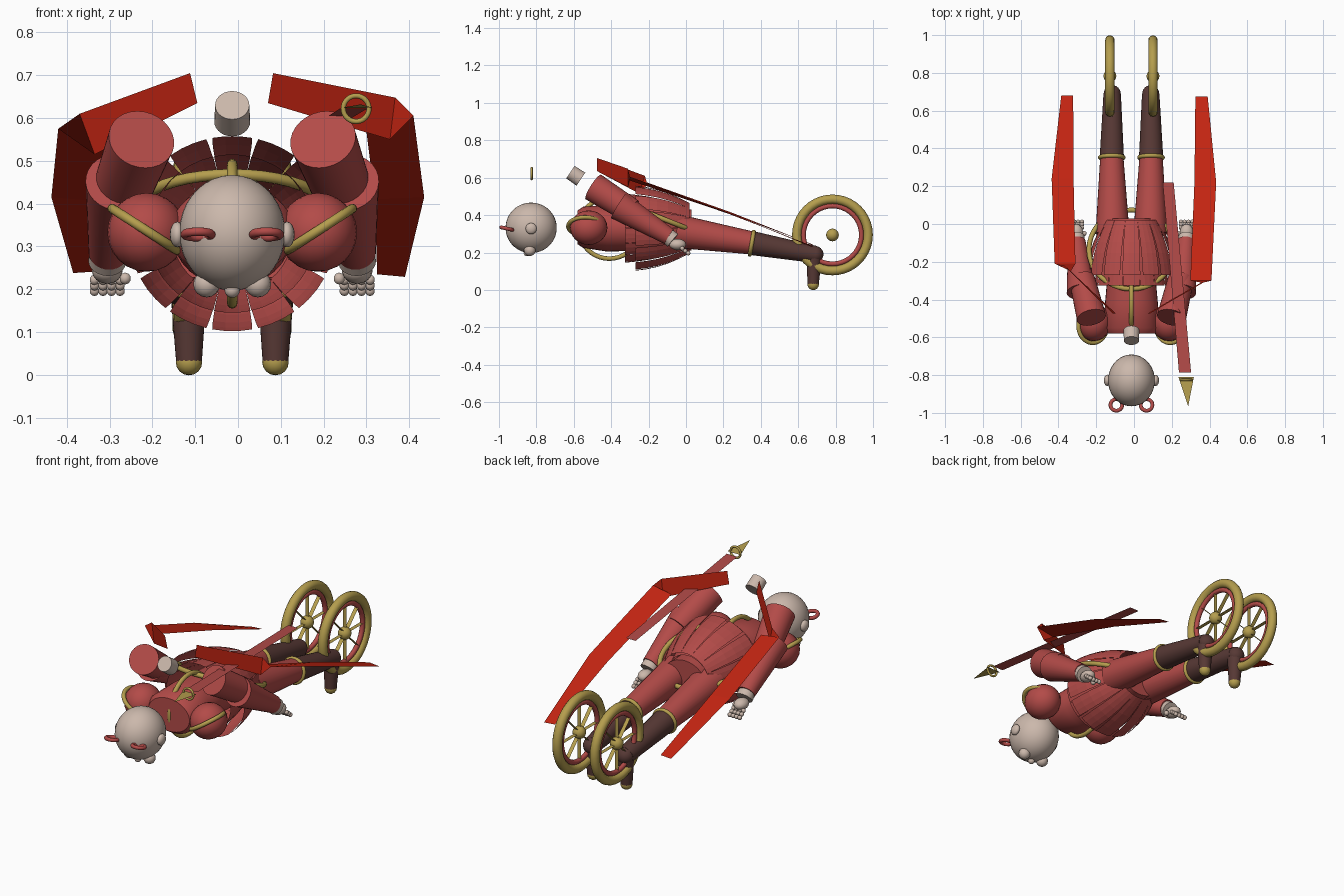
import bpy, bmesh, math
from mathutils import Vector, Matrix

if "Cube" in bpy.data.objects:
    bpy.data.objects.remove(bpy.data.objects["Cube"])

C = -0.0135  # x of the body's mirror plane


def material(name, r, g, b):
    m = bpy.data.materials.new(name)
    m.diffuse_color = (r, g, b, 1)
    m.use_nodes = True
    m.node_tree.nodes["Principled BSDF"].inputs["Base Color"].default_value = m.diffuse_color
    return m


RED = material("cloth red", 0.45, 0.07, 0.065)
RIBBON = material("ribbon scarlet", 0.55, 0.018, 0.006)
GOLD = material("gold", 0.46, 0.34, 0.075)
BROWN = material("boot brown", 0.095, 0.04, 0.035)
SKIN = material("skin", 0.60, 0.48, 0.41)


def finish(name, mat, smooth=True):
    o = bpy.context.object
    o.name = name
    o.data.materials.append(mat)
    if smooth:
        bpy.ops.object.shade_smooth_by_angle(angle=math.radians(40))
    return o


def aim(d):
    return Vector(d).to_track_quat('Z', 'Y').to_euler()


def ball(name, mat, loc, size, seg=24):
    bpy.ops.mesh.primitive_uv_sphere_add(segments=seg, ring_count=seg // 2, radius=1, location=loc)
    o = finish(name, mat)
    o.scale = size if isinstance(size, tuple) else (size,) * 3
    return o


def limb(name, mat, a, b, r1, r2):
    a, b = Vector(a), Vector(b)
    bpy.ops.mesh.primitive_cone_add(vertices=28, radius1=r1, radius2=r2, depth=(b - a).length,
                                    location=(a + b) / 2, rotation=aim(b - a))
    return finish(name, mat)


def ring(name, mat, loc, normal, major, minor):
    bpy.ops.mesh.primitive_torus_add(major_segments=40, minor_segments=12, major_radius=major,
                                     minor_radius=minor, location=loc, rotation=aim(normal))
    return finish(name, mat)


def mesh(name, mat, verts, faces, smooth=False):
    me = bpy.data.meshes.new(name)
    me.from_pydata([tuple(v) for v in verts], [], faces)
    o = bpy.data.objects.new(name, me)
    bpy.context.collection.objects.link(o)
    bpy.ops.object.select_all(action='DESELECT')
    o.select_set(True)
    bpy.context.view_layer.objects.active = o
    return finish(name, mat, smooth)


def strip(name, mat, pairs):
    verts = [p for pair in pairs for p in pair]
    faces = [(2 * i, 2 * i + 1, 2 * i + 3, 2 * i + 2) for i in range(len(pairs) - 1)]
    return mesh(name, mat, verts, faces)


def loft(name, mat, sections, n=32):
    # elliptical sections along y: (y, z centre, x radius, z radius)
    verts, faces = [], []
    for y, z, rx, rz in sections:
        verts += [(C + rx * math.cos(2 * math.pi * k / n), y, z + rz * math.sin(2 * math.pi * k / n))
                  for k in range(n)]
    for i in range(len(sections) - 1):
        faces += [(i * n + k, i * n + (k + 1) % n, (i + 1) * n + (k + 1) % n, (i + 1) * n + k)
                  for k in range(n)]
    faces += [tuple(reversed(range(n))), tuple(range((len(sections) - 1) * n, len(sections) * n))]
    return mesh(name, mat, verts, faces, True)


def skirt(name, y0, y1, r0, r1, bulge, gap):
    # fourteen curved panels flaring towards the head
    n, steps, cols = 14, 5, 3
    verts, faces = [], []
    for p in range(n):
        base = len(verts)
        for i in range(steps + 1):
            t = i / steps
            r = r0 + (r1 - r0) * t + bulge * math.sin(math.pi * t)
            half = math.pi / n - gap * t
            for j in range(cols + 1):
                a = math.pi / 2 + 2 * math.pi * p / n + half * (2 * j / cols - 1)
                verts.append((C + 1.06 * r * math.cos(a), y0 + (y1 - y0) * t, 0.33 + r * math.sin(a)))
        w = cols + 1
        faces += [(base + i * w + j, base + i * w + j + 1, base + (i + 1) * w + j + 1, base + (i + 1) * w + j)
                  for i in range(steps) for j in range(cols)]
    return mesh(name, RED, verts, faces)


# head, chin bump and neck
ball("head", SKIN, (C, -0.828, 0.332), (0.124, 0.137, 0.135), 36)
ball("head_bump", SKIN, (C, -0.85, 0.198), 0.018, 16)
limb("neck", SKIN, (C, -0.618, 0.63), (C, -0.562, 0.592), 0.040, 0.042)

# torso, skirt layers and gold hoops
loft("torso", RED, [(-0.58, 0.335, 0.125, 0.09), (-0.55, 0.335, 0.145, 0.11), (-0.42, 0.33, 0.14, 0.125),
                    (-0.25, 0.33, 0.125, 0.12), (0.03, 0.32, 0.13, 0.11)])
skirt("outer_skirt", 0.02, -0.27, 0.135, 0.228, 0.018, 0.03)
skirt("inner_skirt", 0.0, -0.325, 0.115, 0.185, 0.012, 0.006)
ring("chest_hoop", GOLD, (C, -0.41, 0.33), (1, 0, 0), 0.163, 0.012)
ring("hip_hoop", GOLD, (C, -0.135, 0.385), (0, 0.37, 0.93), 0.225, 0.013)

for s, side in ((-1, "left"), (1, "right")):
    def at(x, y, z):
        return (C + s * x, y, z)

    # head details
    ball(side + "_ear", SKIN, at(0.128, -0.828, 0.328), (0.018, 0.03, 0.03), 16)
    ball(side + "_head_bun", SKIN, at(0.06, -0.835, 0.212), 0.031, 16)
    ring(side + "_head_ring", RED, at(0.08, -0.958, 0.328), (0, 0.22, 1), 0.031, 0.010)

    # shoulder with gold rim
    ball(side + "_shoulder", RED, at(0.2, -0.52, 0.333), (0.092, 0.1, 0.092))
    ring(side + "_shoulder_rim", GOLD, at(0.205, -0.54, 0.34), (-s * 0.54, 0, 0.84), 0.09, 0.011)

    # arm
    limb(side + "_upper_arm", RED, at(0.212, -0.495, 0.55), at(0.262, -0.29, 0.42), 0.078, 0.068)
    limb(side + "_forearm", RED, at(0.265, -0.36, 0.45), at(0.29, -0.09, 0.285), 0.078, 0.046)
    limb(side + "_cuff", SKIN, at(0.29, -0.1, 0.29), at(0.292, -0.07, 0.265), 0.042, 0.044)
    ball(side + "_palm", SKIN, at(0.292, -0.045, 0.243), (0.036, 0.045, 0.03), 16)
    for i in range(4):
        x = 0.262 + 0.02 * i
        for j in range(3):
            ball(f"{side}_finger_{i}_{j}", SKIN, at(x, -0.02 + 0.016 * j, 0.222 - 0.013 * j), 0.012, 10)
    ball(side + "_thumb", SKIN, at(0.25, -0.05, 0.225), 0.014, 10)

    # leg, boot and foot
    limb(side + "_thigh", RED, at(0.1, -0.05, 0.315), at(0.104, 0.36, 0.25), 0.09, 0.061)
    ring(side + "_knee_ring", GOLD, at(0.104, 0.352, 0.25), (0, 0.98, -0.17), 0.062, 0.011)
    limb(side + "_boot", BROWN, at(0.104, 0.355, 0.25), at(0.102, 0.69, 0.19), 0.064, 0.046)
    ball(side + "_heel", BROWN, at(0.102, 0.69, 0.19), 0.045)
    limb(side + "_foot", BROWN, at(0.102, 0.685, 0.19), at(0.101, 0.68, 0.03), 0.042, 0.03)
    ball(side + "_toe_cap", GOLD, at(0.101, 0.68, 0.03), 0.031, 16)

    # wheel with flat spokes
    hub = Vector(at(0.114, 0.783, 0.294))
    ring(side + "_tyre", GOLD, hub, (1, 0, 0), 0.191, 0.025)
    ring(side + "_rim", RED, hub, (1, 0, 0), 0.155, 0.013)
    ball(side + "_hub", GOLD, hub, 0.034, 20)
    verts, faces = [], []
    for k in range(8):
        a = k * math.pi / 4
        end = hub + 0.165 * Vector((0, math.cos(a), math.sin(a)))
        w = Vector((0.011, 0, 0))
        faces.append(tuple(range(len(verts), len(verts) + 4)))
        verts += [hub - w, hub + w, end + w, end - w]
    mesh(side + "_spokes", GOLD, verts, faces)

# ribbons: an upright front piece folding into a flat trailing piece
strip("left_ribbon_front", RIBBON, [((-0.112, -0.475, 0.705), (-0.095, -0.475, 0.635)),
                                    ((-0.37, -0.22, 0.61), (-0.335, -0.25, 0.515)),
                                    ((-0.42, -0.21, 0.575), (-0.31, -0.21, 0.56))])
strip("left_ribbon_tail", RIBBON, [((-0.42, -0.21, 0.575), (-0.31, -0.21, 0.56)),
                                   ((-0.436, 0.24, 0.415), (-0.32, 0.24, 0.405)),
                                   ((-0.385, 0.68, 0.238), (-0.322, 0.68, 0.242))])
strip("right_ribbon_front", RIBBON, [((0.082, -0.475, 0.705), (0.07, -0.475, 0.635)),
                                     ((0.367, -0.31, 0.648), (0.355, -0.31, 0.55)),
                                     ((0.41, -0.3, 0.605), (0.298, -0.3, 0.585))])
strip("right_ribbon_tail", RIBBON, [((0.41, -0.3, 0.605), (0.298, -0.3, 0.585)),
                                    ((0.435, 0.22, 0.415), (0.32, 0.22, 0.41)),
                                    ((0.39, 0.675, 0.229), (0.325, 0.675, 0.235))])

# flat spear with gold point and collar
strip("spear_shaft", RED, [((0.152, 0.22, 0.567), (0.21, 0.22, 0.567)),
                           ((0.238, -0.785, 0.622), (0.302, -0.785, 0.622))])
mesh("spear_point", GOLD, [(0.235, -0.81, 0.623), (0.317, -0.81, 0.623), (0.287, -0.965, 0.632)], [(0, 1, 2)])
ring("spear_collar", GOLD, (0.276, -0.825, 0.622), (0, 1, 0), 0.03, 0.006)
